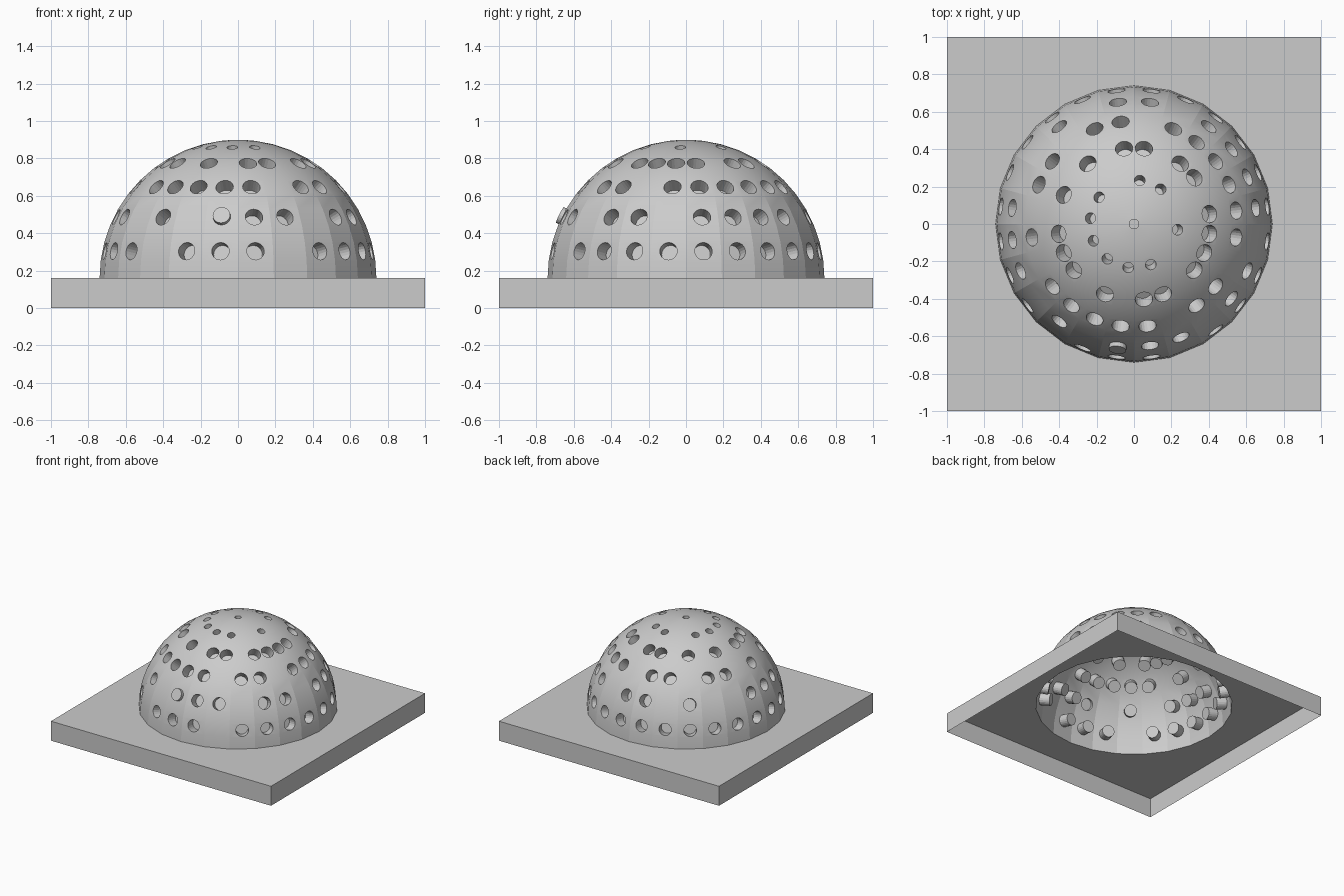
import bpy, bmesh, math
from mathutils import Vector

old = bpy.data.objects.get("Cube")
if old:
    bpy.data.objects.remove(old, do_unlink=True)

RADIUS, BASE = 0.74, 0.16
SIDES = 24
STEP = 360 / SIDES

grey = bpy.data.materials.new("plain grey")
grey.use_nodes = True
colour = (0.6, 0.6, 0.6, 1)
grey.diffuse_color = colour
grey.node_tree.nodes["Principled BSDF"].inputs["Base Color"].default_value = colour


def finish(name, bm):
    mesh = bpy.data.meshes.new(name)
    bm.to_mesh(mesh)
    bm.free()
    obj = bpy.data.objects.new(name, mesh)
    bpy.context.collection.objects.link(obj)
    mesh.materials.append(grey)
    return obj


def dome_point(elev, azim, z=BASE):
    e, a = math.radians(elev), math.radians(azim)
    return Vector((math.cos(e) * math.cos(a), math.cos(e) * math.sin(a),
                   math.sin(e))) * RADIUS + Vector((0, 0, z))


def fill_ring(bm, edges, normal):
    # Fill the flat area between an outer loop and an inner loop
    made = bmesh.ops.triangle_fill(bm, use_beauty=True, edges=edges, normal=normal)
    for f in made["geom"]:
        if isinstance(f, bmesh.types.BMFace):
            f.normal_update()
            if f.normal.dot(normal) < 0:
                f.normal_flip()


def pocket(bm, face, radius, depth, lift=0.0, sides=20):
    # Cut a round blind hole (or a raised stud if depth is negative) in a face
    face.normal_update()
    normal = face.normal.copy()
    centre = face.calc_center_median() + normal * lift
    side = normal.cross(Vector((0.3, 0.2, 1)) if normal.z < 0.95 else Vector((0, 1, 0)))
    side.normalize()
    up = normal.cross(side)
    rim, end = [], []
    for i in range(sides):
        a = math.tau * i / sides
        p = centre + (side * math.cos(a) + up * math.sin(a)) * radius
        rim.append(bm.verts.new(p))
        end.append(bm.verts.new(p - normal * depth))
    outer = list(face.edges)
    bmesh.ops.delete(bm, geom=[face], context='FACES_ONLY')
    inner = [bm.edges.new((rim[i - 1], rim[i])) for i in range(sides)]
    fill_ring(bm, outer + inner, normal)
    for i in range(sides):
        bm.faces.new((rim[i - 1], rim[i], end[i], end[i - 1]))
    bm.faces.new(end)


# Columns left plain in each row of pockets, counted anticlockwise from +x
skipped = {1: {15, 19}, 3: {4, 7, 9, 10, 14, 16, 20, 23},
           5: {5, 8, 11, 13, 19, 22}, 7: {1, 4, 7, 9, 11, 15, 17, 20},
           9: {7, 21, 1}}
STUD = (3, 17)

# Dome shell
bm = bmesh.new()
RINGS = 12
tilt = 90 / RINGS
rows = [[bm.verts.new(dome_point(r * tilt, c * STEP)) for c in range(SIDES)]
        for r in range(RINGS)]
cells = {}
for r in range(RINGS - 1):
    for c in range(SIDES):
        d = (c + 1) % SIDES
        cells[r, c] = bm.faces.new((rows[r][c], rows[r][d], rows[r + 1][d], rows[r + 1][c]))
crown = bm.faces.new(rows[-1])

# Pockets in every second row
for r, gaps in skipped.items():
    for c in range(SIDES):
        if c in gaps or (r == 9 and c % 2 == 0):
            continue
        size = 0.029 if r == 9 else 0.047
        pocket(bm, cells[r, c], size, -0.025 if (r, c) == STUD else 0.08)
pocket(bm, crown, 0.025, 0.08, lift=0.006)
dome = finish("perforated_dome", bm)
bpy.context.view_layer.objects.active = dome
dome.select_set(True)
bpy.ops.object.shade_smooth_by_angle(angle=math.radians(12))

# Base plate: open underneath, round opening below the dome
bm = bmesh.new()
corners = [(-1, -1), (1, -1), (1, 1), (-1, 1)]
low = [bm.verts.new((x, y, 0)) for x, y in corners]
high = [bm.verts.new((x, y, BASE)) for x, y in corners]
for i in range(4):
    bm.faces.new((low[i - 1], low[i], high[i], high[i - 1]))
hole = [bm.verts.new(dome_point(0, c * STEP)) for c in range(SIDES)]
loops = [bm.edges.new((hole[i - 1], hole[i])) for i in range(SIDES)]
loops += [bm.edges.get((high[i - 1], high[i])) for i in range(4)]
fill_ring(bm, loops, Vector((0, 0, 1)))
finish("base_plate", bm)
